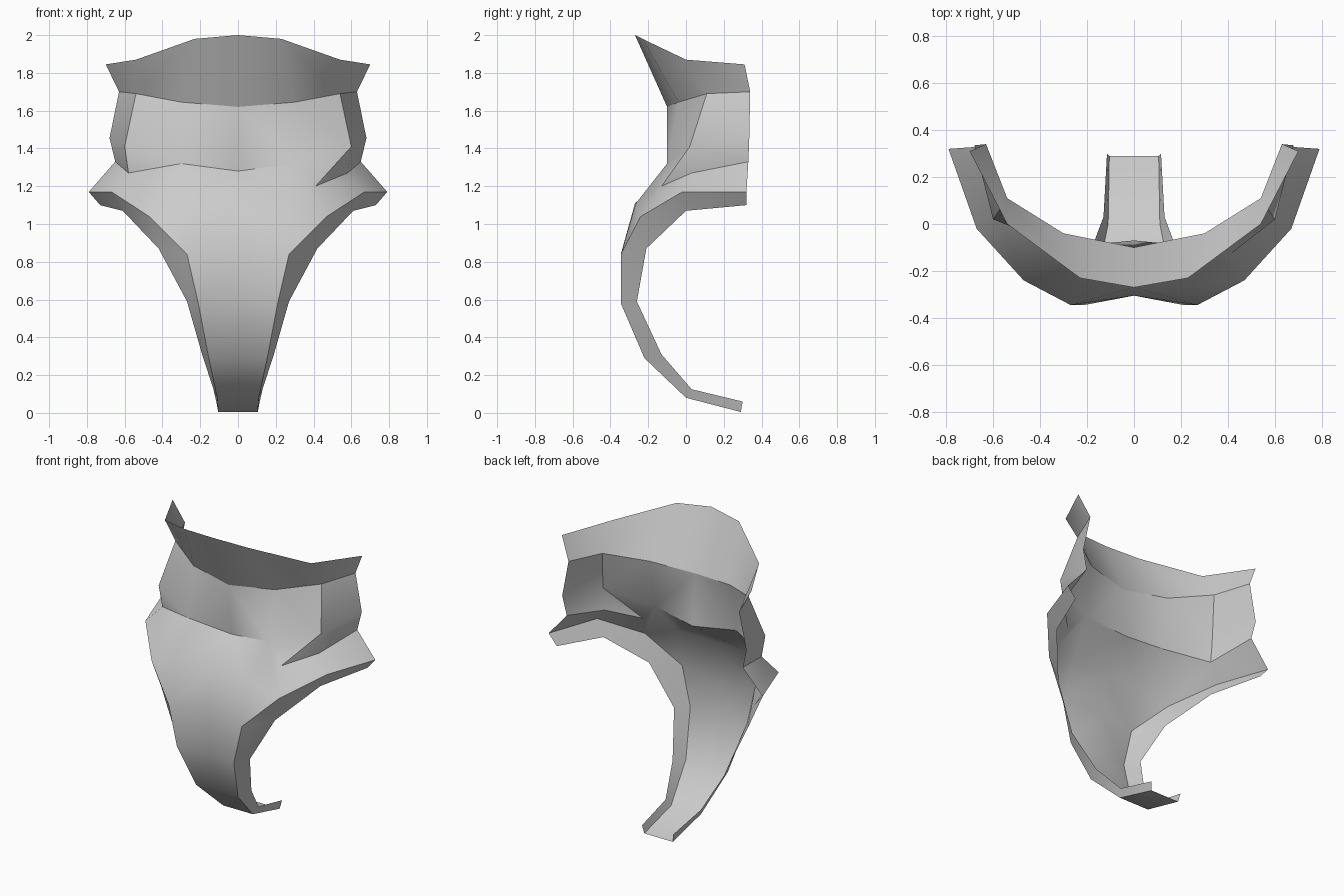
import bpy
import bmesh
import math
from mathutils import Vector

cube = bpy.data.objects.get("Cube")
if cube:
    bpy.data.objects.remove(cube, do_unlink=True)

gray = bpy.data.materials.new("light_gray")
gray.use_nodes = True
gray.diffuse_color = (0.6, 0.6, 0.6, 1)
gray.node_tree.nodes["Principled BSDF"].inputs["Base Color"].default_value = (0.6, 0.6, 0.6, 1)


def strip(row_a, row_b):
    """Faces bridging two rows of equal length."""
    return [(row_a[i], row_a[i + 1], row_b[i + 1], row_b[i]) for i in range(len(row_a) - 1)]


def build(name, faces_for_side):
    """Build both halves of a sheet, weld them and turn the normals outward."""
    bm = bmesh.new()
    for side in (1, -1):
        for face in faces_for_side(side):
            points = list(dict.fromkeys(face))
            if len(points) > 2:
                bm.faces.new([bm.verts.new((side * x, y, z)) for x, y, z in points])
    bmesh.ops.remove_doubles(bm, verts=bm.verts[:], dist=0.0005)
    bmesh.ops.recalc_face_normals(bm, faces=bm.faces[:])
    bm.normal_update()
    facing = sum((f.normal * f.calc_area() for f in bm.faces), Vector())
    if facing.y > 0:
        bmesh.ops.reverse_faces(bm, faces=bm.faces[:])
    mesh = bpy.data.meshes.new(name)
    bm.to_mesh(mesh)
    bm.free()
    mesh.materials.append(gray)
    obj = bpy.data.objects.new(name, mesh)
    bpy.context.collection.objects.link(obj)
    bpy.ops.object.select_all(action="DESELECT")
    obj.select_set(True)
    bpy.context.view_layer.objects.active = obj
    bpy.ops.object.shade_smooth_by_angle(angle=math.radians(35))
    return obj


# Rows running from the centre to the side
rim = [(0, -0.27, 2), (0.23, -0.23, 1.98), (0.54, 0, 1.87), (0.7, 0.31, 1.845)]
waist = [(0, -0.1, 1.62), (0.3, -0.04, 1.645), (0.54, 0.11, 1.69), (0.63, 0.34, 1.7)]

# Waistband corners and the lower edge of the band
band_mid, band_mid_end = (0.6, 0.02, 1.41), (0.68, 0.335, 1.455)
band_low, band_low_end = (0.58, 0.03, 1.27), (0.65, 0.33, 1.33)
belly, belly_side = (0, -0.07, 1.28), (0.3, -0.1, 1.32)
notch = (0.41, -0.13, 1.2)
front, front_side = (0, -0.27, 1.11), (0.25, -0.265, 1.11)

# Leg opening from the hip to the tail, and the inner edge of its trim
leg = [(0.79, 0.32, 1.17), (0.67, -0.02, 1.17), (0.47, -0.24, 1.04), (0.27, -0.345, 0.84),
       (0.21, -0.345, 0.58), (0.155, -0.22, 0.29), (0.11, 0, 0.08), (0.105, 0.29, 0.005)]
trim = [(0.73, 0.32, 1.1), (0.61, 0, 1.07), (0.52, -0.1, 0.975), (0.42, -0.21, 0.87),
        (0.27, -0.26, 0.59), (0.19, -0.13, 0.31), (0.13, 0.03, 0.125), (0.115, 0.3, 0.06)]
# Centre line below the belly follows the leg edge, slightly set back at the top
center = [(0, y + set_back, z) for (x, y, z), set_back in zip(leg[3:], (0.04, 0.04, 0, 0, 0))]


def collar_faces(side):
    return strip(rim, waist)


def shell_faces(side):
    # The notch is cut on one side only; the other side closes at the band corner
    corner = notch if side > 0 else band_low
    faces = [
        # waistband front
        (waist[0], waist[1], belly_side), (waist[0], belly_side, belly),
        (waist[1], waist[2], band_mid, belly_side), (belly_side, band_mid, corner),
        # waistband sides
        (waist[2], waist[3], band_mid_end, band_mid),
        (band_mid, band_mid_end, band_low_end, band_low), (band_mid, band_low, corner),
        # hips
        (corner, band_low, leg[1]), (band_low, band_low_end, leg[0], leg[1]),
        (belly_side, corner, leg[2], front_side), (corner, leg[1], leg[2]),
        # front
        (belly, belly_side, front_side, front),
        (front, front_side, leg[3], center[0]), (front_side, leg[2], leg[3]),
    ]
    return faces + strip(center, leg[3:])


def trim_faces(side):
    return strip(leg, trim)


build("flared_collar", collar_faces)
build("body_shell", shell_faces)
build("leg_trim", trim_faces)
